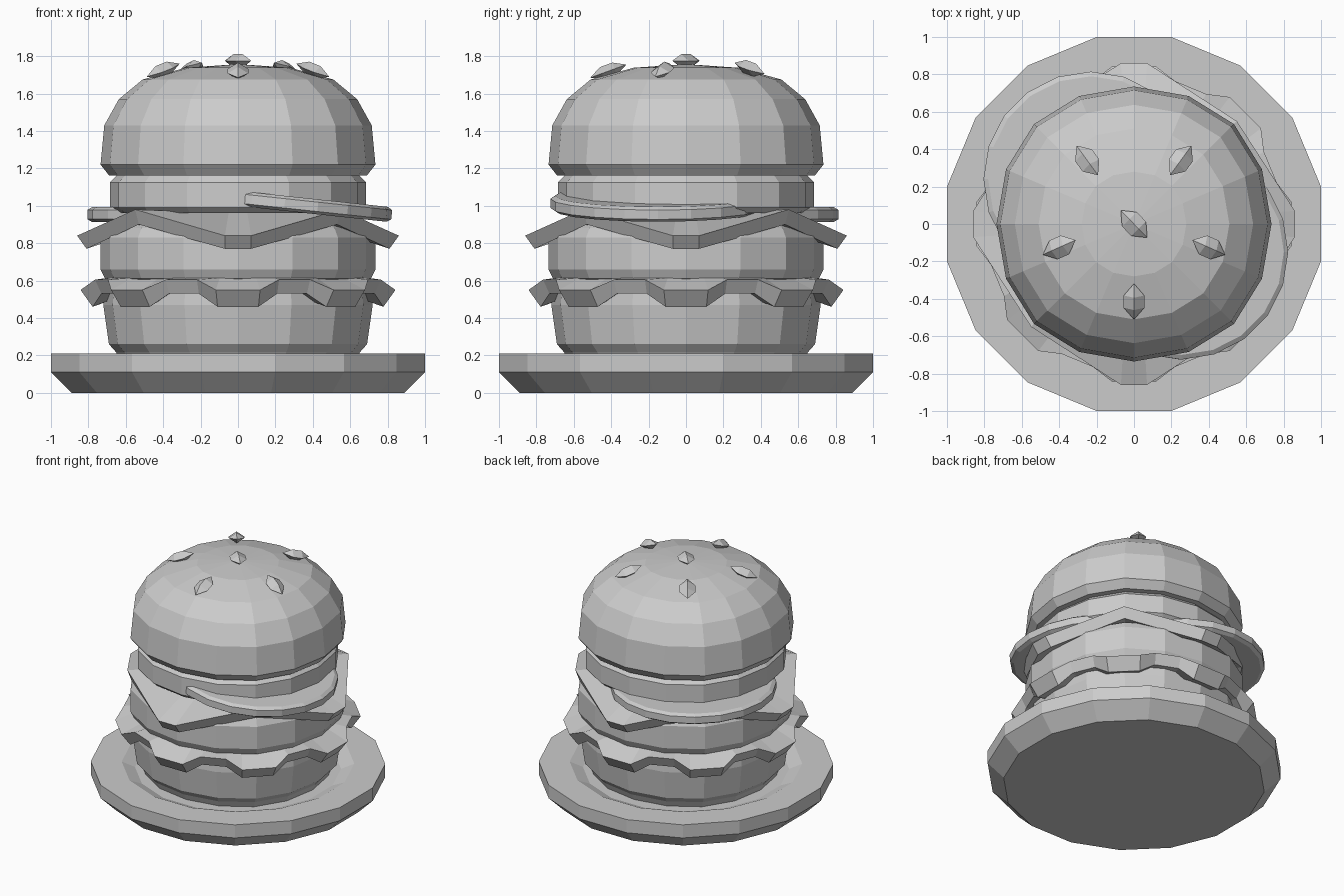
import bpy
import math
from mathutils import Matrix, Vector

if "Cube" in bpy.data.objects:
    bpy.data.objects.remove(bpy.data.objects["Cube"])


def loft(name, rings):
    """Skin a stack of equal-sized point rings and cap both ends."""
    n = len(rings[0])
    verts = [p for ring in rings for p in ring]
    faces = []
    for k in range(len(rings) - 1):
        for i in range(n):
            j = (i + 1) % n
            faces.append((k * n + i, k * n + j, (k + 1) * n + j, (k + 1) * n + i))
    faces.append(tuple(reversed(range(n))))
    faces.append(tuple(range(len(verts) - n, len(verts))))
    mesh = bpy.data.meshes.new(name)
    mesh.from_pydata(verts, [], faces)
    mesh.update()
    obj = bpy.data.objects.new(name, mesh)
    bpy.context.collection.objects.link(obj)
    return obj


def circle(r, z, n=16, turn=0.0):
    return [(r * math.cos(turn + math.tau * i / n),
             r * math.sin(turn + math.tau * i / n), z) for i in range(n)]


def soft_square(r, z):
    """16-point rounded outline, slightly fuller on the diagonals."""
    pts = []
    for q in range(4):
        c, s = round(math.cos(q * math.pi / 2)), round(math.sin(q * math.pi / 2))
        for x, y in ((1, 0), (.931, .397), (.727, .727), (.397, .931)):
            pts.append((r * (c * x - s * y), r * (s * x + c * y), z))
    return pts


def layer(name, profile):
    return loft(name, [soft_square(r, z) for r, z in profile])


# Plate with a shallow dip
turn = math.pi / 16
loft("plate", [circle(r * 1.0196, z, 16, turn) for r, z in
               ((.89, 0), (1.0, .11), (1.0, .21), (.79, .21), (.70, .17))])

# Buns, patty and upper slice
layer("bottom_bun", [(.63, .17), (.65, .215), (.69, .26), (.72, .47), (.715, .53), (.66, .56)])
layer("patty", [(.66, .59), (.71, .61), (.735, .66), (.735, .83), (.71, .88), (.66, .91)])
layer("onion_slice", [(.65, .96), (.685, .99), (.685, 1.125), (.645, 1.165)])
layer("top_bun", [(.64, 1.16), (.69, 1.163), (.735, 1.22), (.715, 1.43), (.637, 1.57),
                  (.51, 1.675), (.28, 1.738), (.005, 1.757)])


# Lettuce: eight drooping lobes
def lettuce_ring(low, high):
    pts = []
    for lobe in range(8):
        for off, (r, z) in ((-8, low), (8, low), (16, high), (29, high)):
            a = math.radians(45 * lobe + off)
            pts.append((r * math.cos(a), r * math.sin(a), z))
    return pts


loft("lettuce", [lettuce_ring(*p) for p in (
    ((.60, .53), (.60, .53)),
    ((.785, .46), (.76, .53)),
    ((.85, .55), (.795, .605)),
    ((.70, .615), (.70, .615)),
    ((.60, .615), (.60, .615)))])


# Cheese: square slice with blunt drooping corners
def cheese_ring(corner, half, corner_z, mid, mid_z):
    pts = []
    for q in range(4):
        rot = Matrix.Rotation(q * math.pi / 2, 3, 'Z')
        for p in ((corner, -half, corner_z), (corner, half, corner_z), (mid, mid, mid_z)):
            pts.append(tuple(rot @ Vector(p)))
    return pts


loft("cheese", [cheese_ring(*p) for p in (
    (.55, .05, .89, .42, .90),
    (.81, .07, .77, .53, .90),
    (.86, .07, .84, .55, .98),
    (.55, .05, .96, .42, .975))])

# Tomato slices, one tilted
for name, loc, tilt in (("tomato_right", (.25, -.15, 1.013), math.atan(.107)),
                        ("tomato_left", (-.23, .24, .953), 0)):
    slice_obj = loft(name, [circle(r, z, 20) for r, z in
                            ((.55, -.04), (.575, -.025), (.575, .025), (.55, .04))])
    slice_obj.location = loc
    slice_obj.rotation_euler = (0, tilt, 0)

# Sesame seeds: pointed lozenges lying along the bun surface
for i, (x, y, z, heading, tilt) in enumerate((
        (0, 0, 1.775, -46, 0), (.25, .34, 1.735, 54, 17), (-.25, .34, 1.735, 126, 17),
        (.40, -.125, 1.725, -24, 20), (-.40, -.125, 1.725, 204, 20),
        (0, -.415, 1.72, -90, 20))):
    rings = []
    for px, r in ((-.1, .002), (-.035, .055), (.035, .055), (.1, .002)):
        rings.append([(px, r * math.cos(a), .65 * r * math.sin(a))
                      for a in (math.tau * k / 4 for k in range(4))])
    seed = loft("seed_%d" % (i + 1), rings)
    seed.location = (x, y, z)
    seed.rotation_euler = (0, math.radians(tilt), math.radians(heading))
